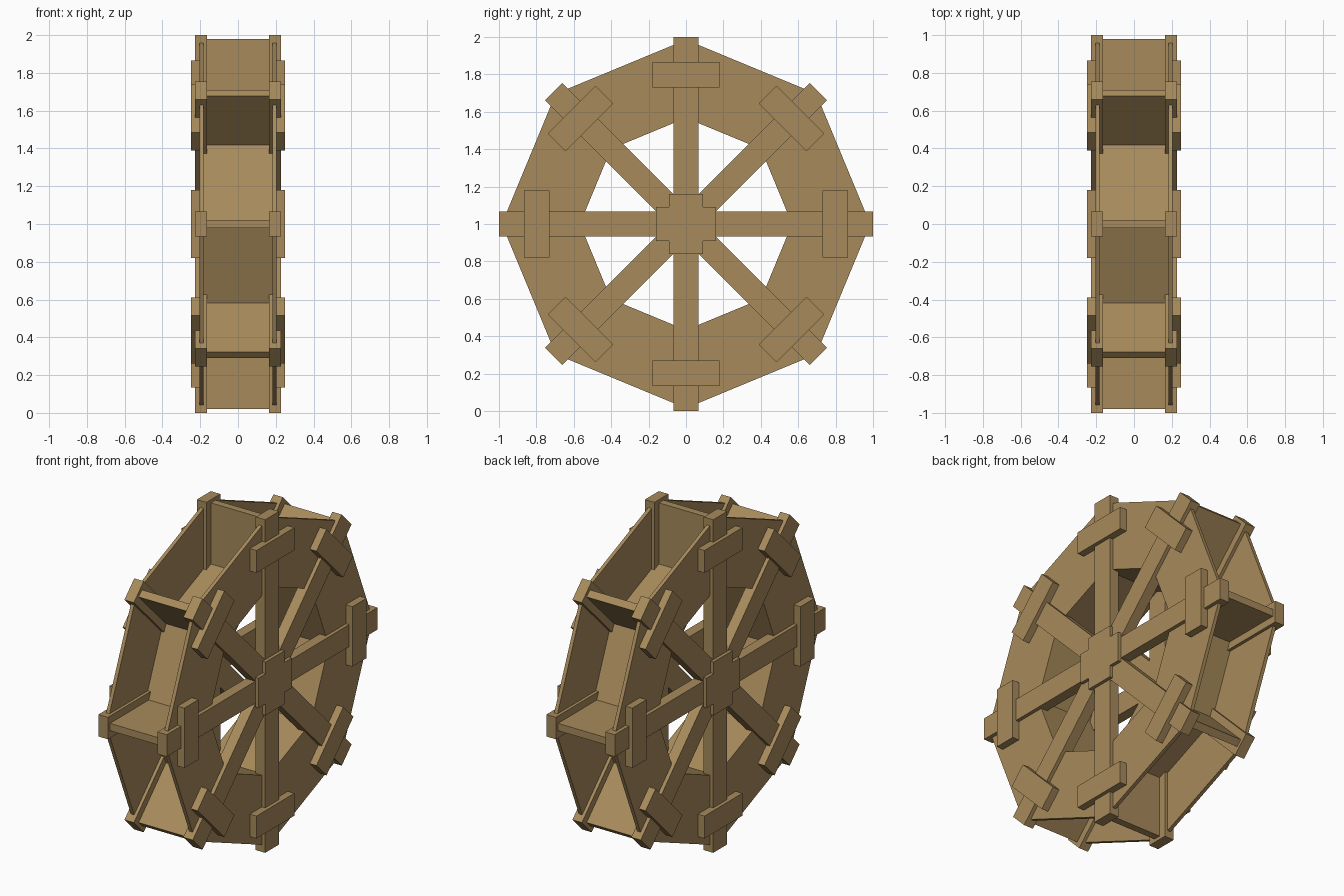
import bpy
import bmesh
import math
from mathutils import Matrix, Vector

cube = bpy.data.objects.get("Cube")
if cube:
    bpy.data.objects.remove(cube, do_unlink=True)

wood = bpy.data.materials.new("brown wood")
wood.use_nodes = True
colour = (0.39, 0.255, 0.105, 1)
wood.diffuse_color = colour
wood.node_tree.nodes["Principled BSDF"].inputs["Base Color"].default_value = colour

SIDES = 8
STEP = 2 * math.pi / SIDES
CENTRE = Vector((0, 0, 1))


def finish(name, bm):
    bmesh.ops.recalc_face_normals(bm, faces=bm.faces)
    mesh = bpy.data.meshes.new(name)
    bm.to_mesh(mesh)
    bm.free()
    mesh.materials.append(wood)
    obj = bpy.data.objects.new(name, mesh)
    obj.location = CENTRE
    bpy.context.collection.objects.link(obj)
    return obj


def box(name, x, y, z, angle=0):
    """Box from (min, max) ranges, turned about the wheel axis."""
    bm = bmesh.new()
    size = [b - a for a, b in (x, y, z)]
    mid = [(a + b) / 2 for a, b in (x, y, z)]
    place = (Matrix.Rotation(angle, 4, "X") @ Matrix.Translation(mid)
             @ Matrix.Diagonal((*size, 1)))
    bmesh.ops.create_cube(bm, size=1, matrix=place)
    return finish(name, bm)


def prism(name, profile, x0, x1):
    """Extrude a (y, z) outline along x."""
    bm = bmesh.new()
    face = bm.faces.new([bm.verts.new((x0, y, z)) for y, z in profile])
    out = bmesh.ops.extrude_face_region(bm, geom=[face])
    moved = [v for v in out["geom"] if isinstance(v, bmesh.types.BMVert)]
    bmesh.ops.translate(bm, verts=moved, vec=(x1 - x0, 0, 0))
    return finish(name, bm)


def octagon_ring(name, inner, outer, x0, x1):
    """Octagonal band with its corners on the spokes."""
    bm = bmesh.new()
    loops = []
    for i in range(SIDES):
        s, c = math.sin(i * STEP), math.cos(i * STEP)
        loops.append([bm.verts.new((x, r * s, r * c)) for x, r in
                      ((x0, inner), (x0, outer), (x1, outer), (x1, inner))])
    for i in range(SIDES):
        a, b = loops[i], loops[(i + 1) % SIDES]
        for k in range(4):
            j = (k + 1) % 4
            bm.faces.new((a[k], a[j], b[j], b[k]))
    return finish(name, bm)


def span(side, a, b):
    return tuple(sorted((side * a, side * b)))


for side, label in ((1, "left"), (-1, "right")):
    # Flat side ring
    octagon_ring(f"{label}_side_ring", 0.567, 0.985, *span(side, 0.183, 0.205))

    # Full-width beams crossing at the hub
    for i in range(SIDES // 2):
        box(f"{label}_spoke_beam_{i + 1}", span(side, 0.164, 0.227),
            (-0.066, 0.066), (-1, 1), i * STEP)

    # Cross braces near the rim
    for i in range(SIDES):
        box(f"{label}_rim_brace_{i + 1}", span(side, 0.2, 0.249),
            (-0.18, 0.18), (0.73, 0.865), i * STEP)

    # Plus-shaped hub plate
    w, r = 0.09, 0.16
    quarter = [(r, w), (w, w), (w, r)]
    plus = []
    for i in range(4):
        turn = Matrix.Rotation(i * math.pi / 2, 2)
        plus += [tuple(turn @ Vector(p)) for p in quarter]
    prism(f"{label}_hub_plate", plus, *span(side, 0.164, 0.247))

# Bucket floor around the inner octagon
octagon_ring("bucket_floor", 0.567, 0.622, -0.185, 0.185)

# Radial paddles between the rings
for i in range(SIDES):
    box(f"paddle_{i + 1}", (-0.185, 0.185), (-0.022, 0.022), (0.59, 0.98), i * STEP)
